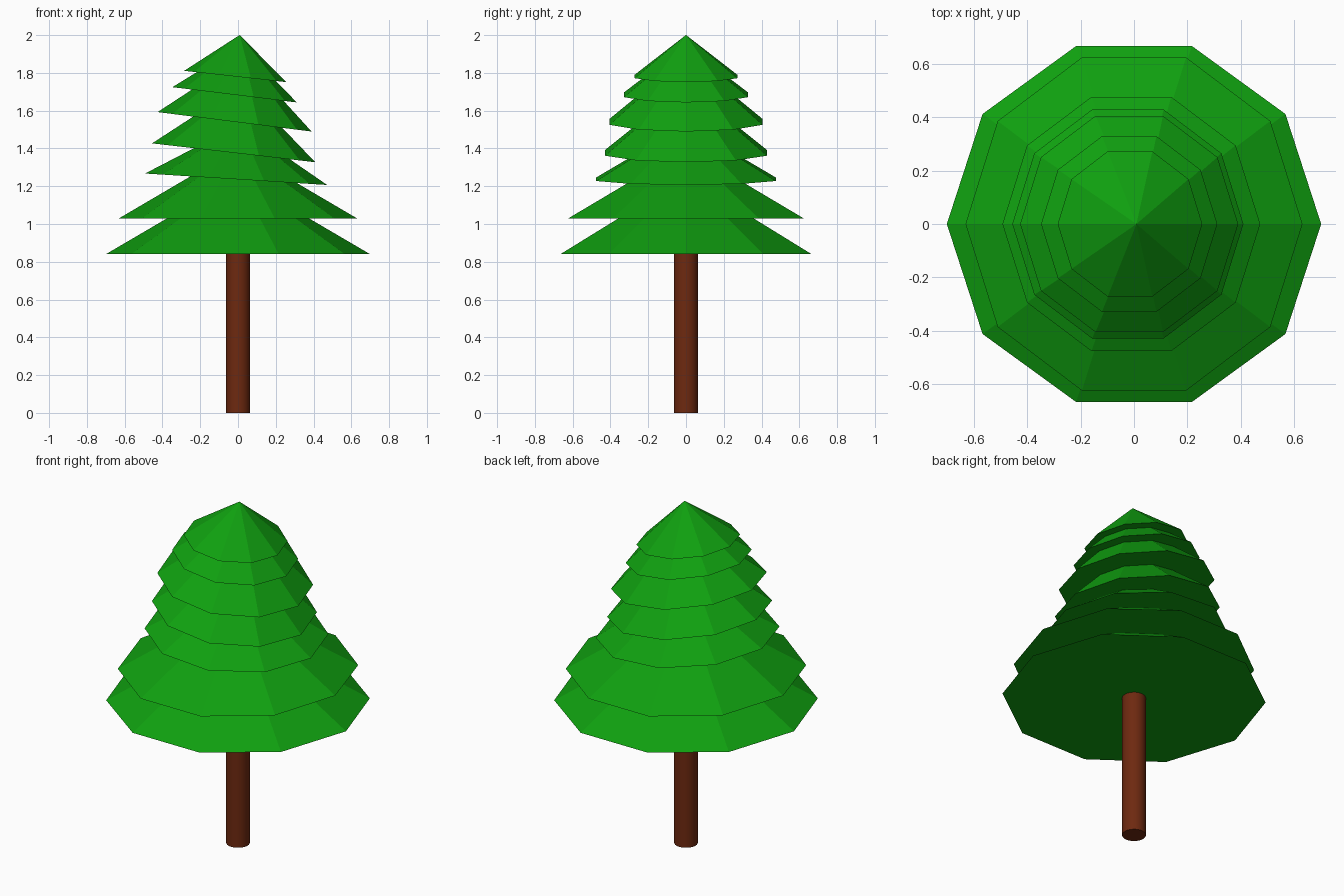
import bpy
from math import radians

if "Cube" in bpy.data.objects:
    bpy.data.objects.remove(bpy.data.objects["Cube"])


def material(name, color):
    m = bpy.data.materials.new(name)
    m.diffuse_color = (*color, 1)
    m.use_nodes = True
    m.node_tree.nodes["Principled BSDF"].inputs["Base Color"].default_value = m.diffuse_color
    return m


green = material("needles", (0.005, 0.35, 0.005))
brown = material("bark", (0.155, 0.022, 0.005))

# Trunk
bpy.ops.mesh.primitive_cylinder_add(vertices=32, radius=0.063, depth=0.88, location=(0, 0, 0.44))
trunk = bpy.context.object
trunk.name = "trunk"
trunk.data.materials.append(brown)
bpy.ops.object.shade_smooth_by_angle(angle=radians(40))

# Foliage tiers: base centre x, base centre z, radius, cone height, tilt, depth stretch
tiers = [
    (0.0, 0.84, 0.70, 0.41, 0.0, 1.0),
    (0.0, 1.03, 0.63, 0.37, 0.0, 1.04),
    (-0.010, 1.237, 0.483, 0.29, 3.6, 1.035),
    (-0.023, 1.377, 0.435, 0.36, 6.6, 1.035),
    (-0.018, 1.541, 0.411, 0.35, 7.2, 1.035),
    (-0.018, 1.684, 0.332, 0.265, 7.0, 1.04),
    (-0.015, 1.781, 0.272, 0.221, 6.3, 1.05),
]
for i, (x, z, r, h, tilt, stretch) in enumerate(tiers, 1):
    bpy.ops.mesh.primitive_cone_add(vertices=10, radius1=r, radius2=0, depth=h)
    tier = bpy.context.object
    tier.name = f"foliage_tier_{i}"
    for v in tier.data.vertices:
        # turn a corner toward +x and put the origin on the base
        v.co.x, v.co.y = v.co.y, -v.co.x * stretch
        v.co.z += h / 2
    tier.location = (x, 0, z)
    tier.rotation_euler.y = radians(tilt)
    tier.data.materials.append(green)
